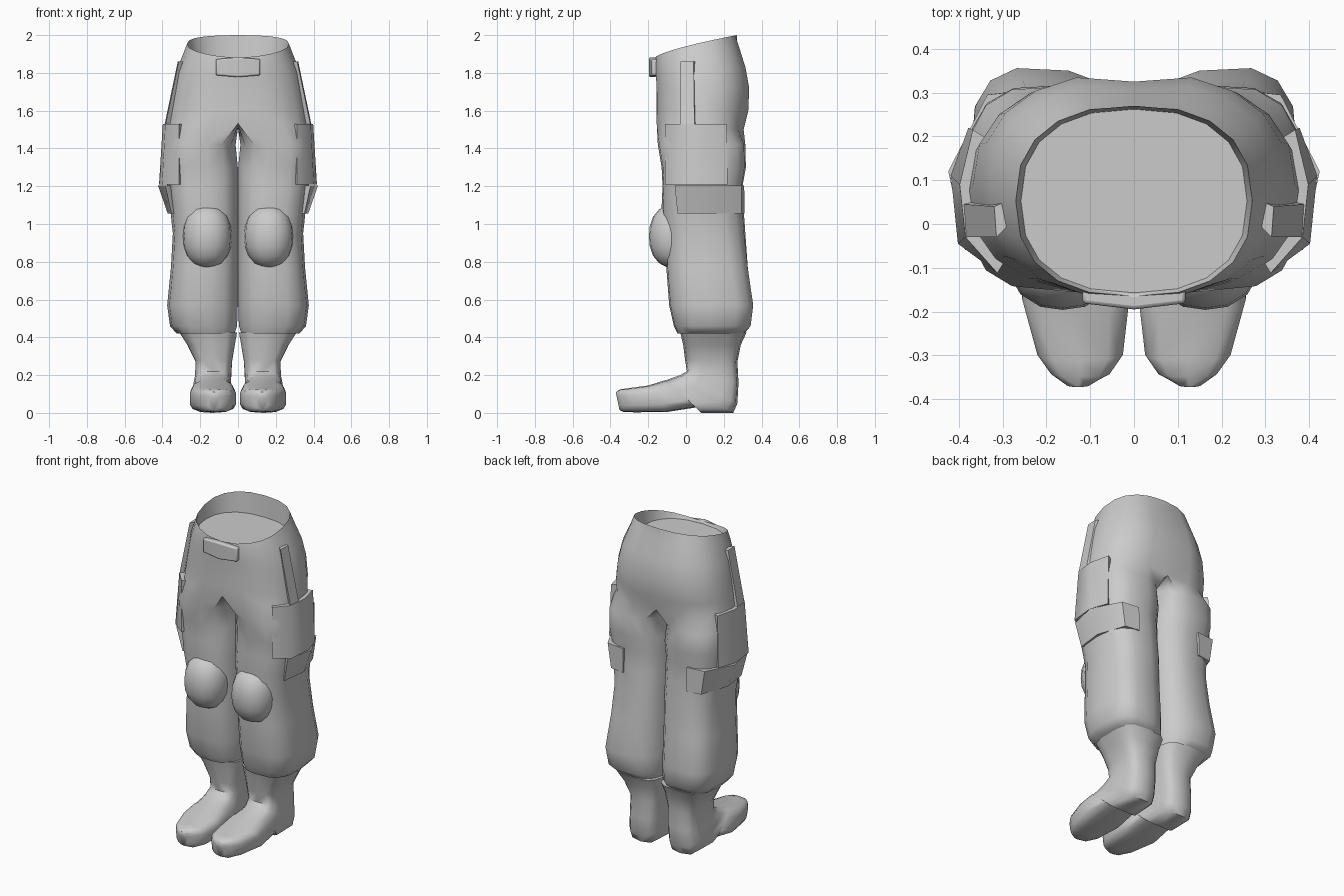
import bpy, bmesh, math
from mathutils import Vector

if "Cube" in bpy.data.objects:
    bpy.data.objects.remove(bpy.data.objects["Cube"])


def finish(name, bm, angle=40, mirror=True):
    bmesh.ops.delete(bm, geom=[v for v in bm.verts if not v.link_faces], context='VERTS')
    bmesh.ops.recalc_face_normals(bm, faces=bm.faces[:])
    me = bpy.data.meshes.new(name)
    bm.to_mesh(me)
    bm.free()
    ob = bpy.data.objects.new(name, me)
    bpy.context.collection.objects.link(ob)
    bpy.ops.object.select_all(action='DESELECT')
    ob.select_set(True)
    bpy.context.view_layer.objects.active = ob
    bpy.ops.object.shade_smooth_by_angle(angle=math.radians(angle))
    if mirror:
        ob.modifiers.new("mirror", 'MIRROR').merge_threshold = 0.001
    return ob


def loft(name, rings, angle=40):
    """Skin closed rings, cap both ends, leave the centre plane open."""
    bm = bmesh.new()
    vs = [[bm.verts.new(p) for p in r] for r in rings]
    n = len(vs[0])
    for a, b in zip(vs, vs[1:]):
        for k in range(n):
            f = (a[k], a[(k + 1) % n], b[(k + 1) % n], b[k])
            if max(v.co.x for v in f) > 1e-4:
                bm.faces.new(f)
    bm.faces.new(vs[0])
    bm.faces.new(vs[-1])
    return finish(name, bm, angle)


def sup(deg, e):
    c, s = math.cos(math.radians(deg)), math.sin(math.radians(deg))
    return math.copysign(abs(c) ** (2 / e), c), math.copysign(abs(s) ** (2 / e), s)


def pelvis_ring(rx, yf, yb, zf, zb, crease=0.02):
    """Half of the hip outline, closed along the centre plane."""
    pts = []
    for k in range(15):
        if k <= 10:
            c, s = sup(-90 + 18 * k, 2.4)
            x = rx * c if 0 < k < 10 else 0
            y = (yf + yb) / 2 + (yb - yf) / 2 * s
            y += {0: crease / 2, 10: -crease}.get(k, 0)
        else:
            x, y = 0, yb - crease + (yf - yb + 1.5 * crease) * (k - 10) / 5
        f = max(0, min(1, (y - yf) / (yb - yf)))
        pts.append((x, y, zf + (zb - zf) * f ** 0.7))
    return pts


def leg_ring(z, xi, xo, yf, yb, e=2.8, skew=0.0):
    pts = []
    for k in range(15):
        c, s = sup(-120 + 24 * k, e)
        y = (yf + yb) / 2 + (yb - yf) / 2 * s
        pts.append(((xi + xo) / 2 + (xo - xi) / 2 * c, y + (skew * c if s > 0 else 0), z))
    return pts


# Trousers: inner waist cap, waist rim, hips, then one leg down to the cuff
hips = [(0.258, -0.157, 0.262, 1.868, 1.868, 0), (0.27, -0.165, 0.27, 1.88, 2.0, 0),
        (0.29, -0.172, 0.29, 1.84, 1.94), (0.328, -0.168, 0.325, 1.77, 1.83),
        (0.35, -0.165, 0.345, 1.69, 1.72), (0.368, -0.165, 0.34, 1.6, 1.6),
        (0.378, -0.165, 0.315, 1.535, 1.5)]
legs = [(1.42, 0.01, 0.385, -0.15, 0.315), (1.3, -0.002, 0.385, -0.13, 0.318),
        (1.2, -0.002, 0.375, -0.125, 0.30), (1.09, -0.002, 0.36, -0.13, 0.305),
        (0.95, -0.002, 0.345, -0.11, 0.315), (0.77, -0.002, 0.355, -0.105, 0.33, 2.8, 0.01),
        (0.57, -0.002, 0.375, -0.09, 0.355, 2.8, 0.02),
        (0.46, 0.002, 0.36, -0.065, 0.345, 2.8, 0.01), (0.42, 0.016, 0.325, -0.045, 0.31)]
loft("trousers", [pelvis_ring(*h) for h in hips] + [leg_ring(*r) for r in legs], 50)

# Boots: rings swing from horizontal in the shaft to upright at the toe
# (front/top y, z), (back/bottom y, z), inner x, outer x
boot = [((-0.03, 0.425), (0.32, 0.425), 0.003, 0.312), ((-0.015, 0.36), (0.29, 0.36), 0.015, 0.27),
        ((-0.005, 0.28), (0.272, 0.27), 0.03, 0.227), ((0.005, 0.22), (0.278, 0.16), 0.035, 0.228),
        ((-0.03, 0.2), (0.272, 0.05), 0.037, 0.237), ((-0.06, 0.19), (0.25, 0.0), 0.035, 0.24),
        ((-0.1, 0.175), (0.08, 0.0), 0.025, 0.242), ((-0.12, 0.17), (0.06, 0.03), 0.02, 0.247),
        ((-0.2, 0.145), (-0.1, 0.005), 0.009, 0.257), ((-0.31, 0.13), (-0.27, 0.003), 0.024, 0.222),
        ((-0.348, 0.125), (-0.33, 0.005), 0.055, 0.19), ((-0.372, 0.11), (-0.352, 0.015), 0.1, 0.155)]
rings = []
for (fy, fz), (by, bz), xi, xo in boot:
    ring = []
    for k in range(14):
        c, s = sup(360 * k / 14 + 90, 3.6)
        f = (1 - s) / 2
        ring.append(((xi + xo) / 2 + (xo - xi) / 2 * c, fy + (by - fy) * f, fz + (bz - fz) * f))
    rings.append(ring)
loft("boots", rings, 55)

# Knee pads: rounded shells half sunk into the legs
bm = bmesh.new()
bmesh.ops.create_uvsphere(bm, u_segments=16, v_segments=10, radius=1)
for v in bm.verts:
    p = v.co / sum(abs(c) ** 2.3 for c in v.co) ** (1 / 2.3)
    v.co = Vector((0.163 + 0.13 * p.x, -0.06 + 0.136 * p.y, 0.935 + 0.168 * p.z))
finish("knee_pads", bm, 60)


def panel(name, top, bottom, depth, angle=35):
    """Thick patch hugging the leg; depth is measured towards the leg axis."""
    def inward(p):
        d = Vector((0.18 - p[0], 0.1 - p[1], 0)).normalized()
        return Vector(p) + d * depth
    loft(name, [(t, b, inward(b), inward(t)) for t, b in zip(top, bottom)], angle)


def row(z, *xy):
    return [(x, y, z) for x, y in xy]


# Cargo pockets on the outer thighs
panel("cargo_pockets", row(1.53, (0.312, -0.112), (0.385, -0.03), (0.398, 0.09), (0.368, 0.215)),
      row(1.21, (0.312, -0.112), (0.402, -0.045), (0.418, 0.11), (0.378, 0.22)), 0.05, 50)
# Flared bands below the pockets, wrapping to the back of the leg
panel("thigh_bands", row(1.205, (0.385, -0.06), (0.424, 0.12), (0.335, 0.295), (0.22, 0.308)),
      row(1.055, (0.352, -0.045), (0.372, 0.12), (0.312, 0.295), (0.22, 0.31)), 0.05, 60)
# Narrow straps lying on the hips above the pockets
panel("hip_straps", row(1.86, (0.314, -0.03), (0.319, 0.04)),
      row(1.53, (0.383, -0.03), (0.388, 0.045)), 0.03)

# Belt buckle, slightly bowed to follow the waist
bm = bmesh.new()
bmesh.ops.create_cube(bm, size=1)
bmesh.ops.subdivide_edges(bm, edges=[e for e in bm.edges if abs(e.verts[0].co.x - e.verts[1].co.x) > 0.5], cuts=1)
for v in bm.verts:
    bow = abs(v.co.x) * 2
    v.co = Vector((v.co.x * 0.235, -0.177 + v.co.y * 0.036 + 0.014 * bow,
                   1.83 + v.co.z * (0.105 - 0.02 * bow)))
ob = finish("belt_buckle", bm, 40, mirror=False)
bev = ob.modifiers.new("bevel", 'BEVEL')
bev.width, bev.segments = 0.008, 2
